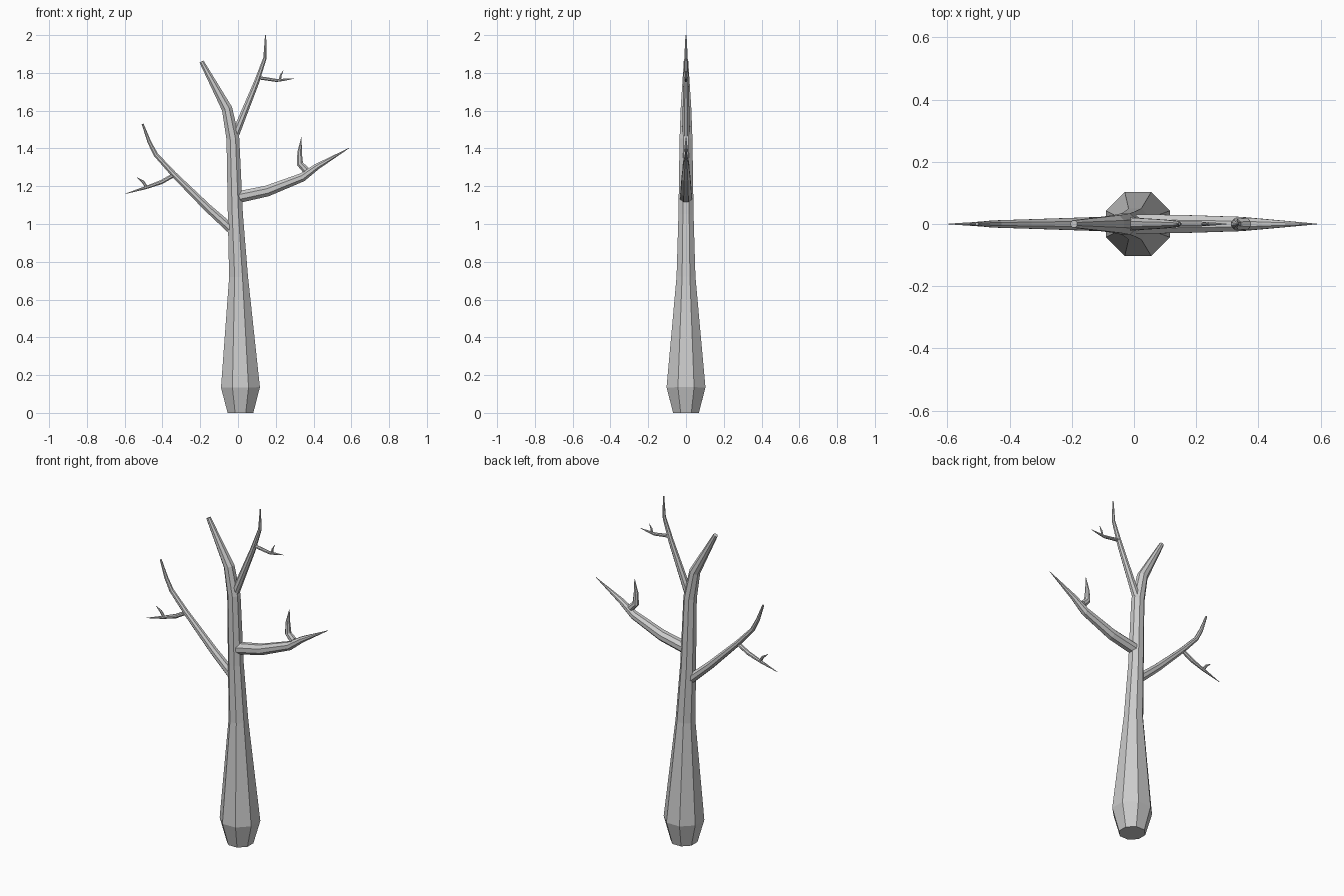
import bpy, bmesh, math
from mathutils import Vector

cube = bpy.data.objects.get("Cube")
if cube:
    bpy.data.objects.remove(cube, do_unlink=True)

bark = bpy.data.materials.new("grey_bark")
bark.use_nodes = True
grey = (0.6, 0.6, 0.6, 1)
bark.diffuse_color = grey
bark.node_tree.nodes["Principled BSDF"].inputs["Base Color"].default_value = grey

SIDES = 8


def limb(name, path):
    """Loft flat-sided rings along a path of (x, z, apothem) in the y = 0 plane."""
    bm = bmesh.new()
    pts = [Vector((x, 0, z)) for x, z, _ in path]
    rings = []
    for i, p in enumerate(pts):
        before = (p - pts[i - 1]).normalized() if i else Vector()
        after = (pts[i + 1] - p).normalized() if i < len(pts) - 1 else Vector()
        across = Vector((0, 1, 0)).cross((before + after).normalized())
        radius = path[i][2] / math.cos(math.pi / SIDES)
        ring = []
        for k in range(SIDES):
            a = (k + 0.5) * 2 * math.pi / SIDES
            offset = across * math.cos(a) + Vector((0, math.sin(a), 0))
            ring.append(bm.verts.new(p + offset * radius))
        rings.append(ring)
    for low, high in zip(rings, rings[1:]):
        for k in range(SIDES):
            n = (k + 1) % SIDES
            bm.faces.new((low[k], low[n], high[n], high[k]))
    bm.faces.new(rings[0][::-1])
    bm.faces.new(rings[-1])
    bmesh.ops.recalc_face_normals(bm, faces=bm.faces)
    mesh = bpy.data.meshes.new(name)
    bm.to_mesh(mesh)
    bm.free()
    mesh.materials.append(bark)
    bpy.context.collection.objects.link(bpy.data.objects.new(name, mesh))


# Trunk, running on into the upper right limb
limb("trunk", [(.013, 0, .068), (.013, .135, .103), (.003, .72, .05), (-.014, 1.05, .04),
               (-.027, 1.45, .034), (-.058, 1.61, .028), (-.193, 1.86, .012)])

# Upper fork with its twigs
limb("upper_left_branch", [(-.016, 1.47, .021), (.098, 1.75, .014), (.143, 1.88, .009), (.146, 2.0, .003)])
limb("upper_left_twig", [(.105, 1.775, .009), (.205, 1.76, .008), (.24, 1.763, .006), (.297, 1.77, .001)])
limb("upper_left_twiglet", [(.222, 1.762, .006), (.226, 1.787, .005), (.24, 1.813, .001)])

# Thick side branch
limb("left_branch", [(.005, 1.143, .031), (.155, 1.175, .029), (.34, 1.247, .023),
                     (.42, 1.305, .016), (.588, 1.402, .001)])
limb("left_twig", [(.36, 1.285, .019), (.328, 1.318, .017), (.326, 1.38, .012), (.336, 1.46, .001)])

# Long slender branch with its twigs
limb("right_branch", [(-.032, .97, .025), (-.16, 1.085, .021), (-.34, 1.263, .015),
                      (-.435, 1.367, .012), (-.47, 1.435, .01), (-.505, 1.53, .005)])
limb("right_twig", [(-.335, 1.262, .011), (-.405, 1.222, .011), (-.49, 1.192, .008), (-.596, 1.16, .001)])
limb("right_twiglet", [(-.485, 1.195, .008), (-.503, 1.224, .007), (-.535, 1.247, .001)])
